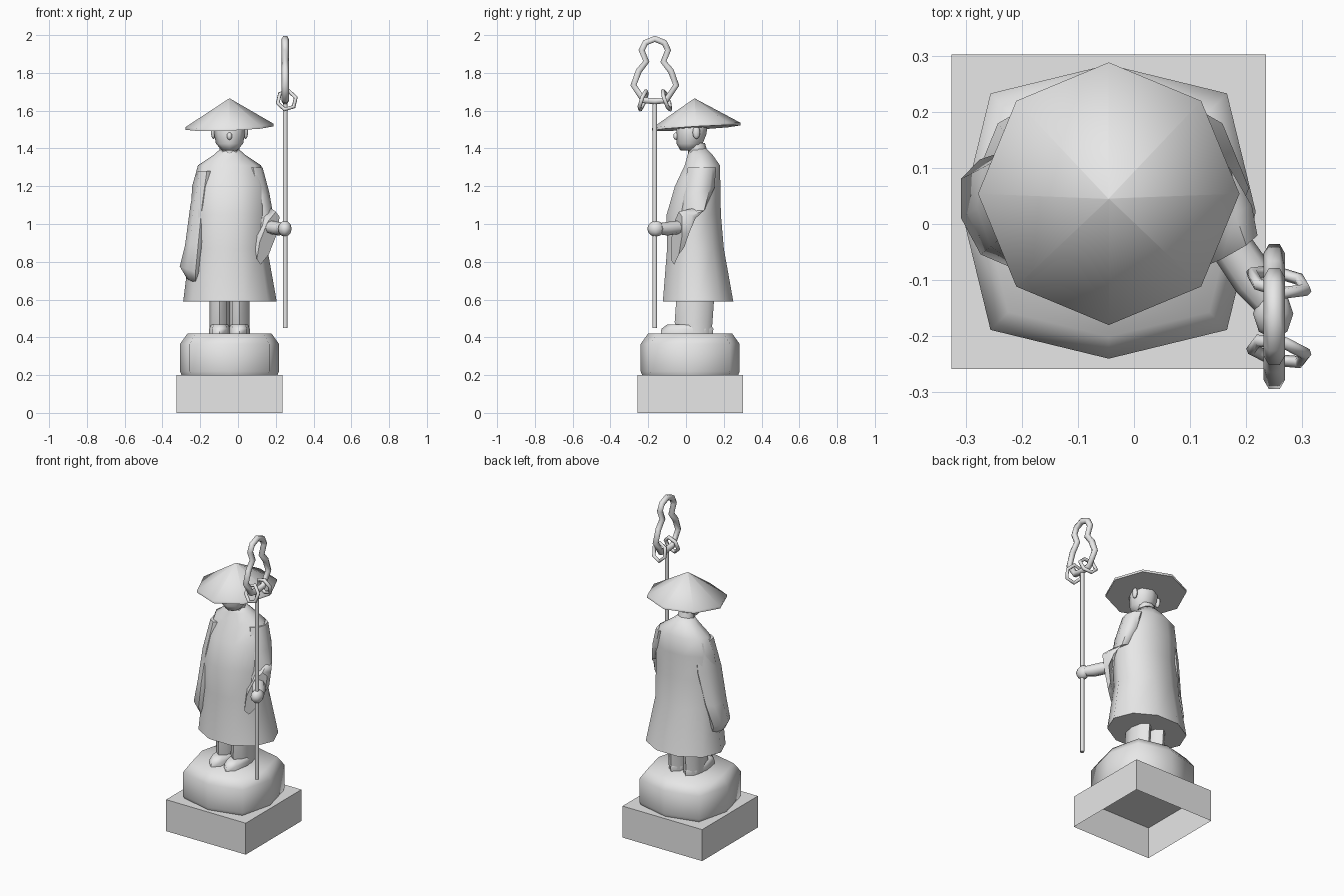
import bpy, bmesh, math
from mathutils import Vector

cube = bpy.data.objects.get("Cube")
if cube:
    bpy.data.objects.remove(cube, do_unlink=True)

stone = bpy.data.materials.new("grey stone")
stone.use_nodes = True
stone.diffuse_color = (0.8, 0.8, 0.8, 1)
stone.node_tree.nodes["Principled BSDF"].inputs["Base Color"].default_value = (0.8, 0.8, 0.8, 1)

CX = -0.045  # centre line of the figure


def finish(ob, angle=65):
    """Give the object its material and shading."""
    ob.data.materials.clear()
    ob.data.materials.append(stone)
    bpy.ops.object.select_all(action='DESELECT')
    ob.select_set(True)
    bpy.context.view_layer.objects.active = ob
    bpy.ops.object.shade_smooth_by_angle(angle=math.radians(angle))
    return ob


def from_bmesh(name, bm, angle=65):
    bmesh.ops.recalc_face_normals(bm, faces=bm.faces[:])
    me = bpy.data.meshes.new(name)
    bm.to_mesh(me)
    bm.free()
    ob = bpy.data.objects.new(name, me)
    bpy.context.collection.objects.link(ob)
    return finish(ob, angle)


def loft(name, rings, n=8, caps=(True, True), angle=65):
    """Skin rings given as (centre, half axis, half axis)."""
    bm = bmesh.new()
    loops = []
    for c, u, v in rings:
        c, u, v = Vector(c), Vector(u), Vector(v)
        turn = [2 * math.pi * i / n for i in range(n)]
        loops.append([bm.verts.new(c + u * math.cos(a) + v * math.sin(a)) for a in turn])
    for a, b in zip(loops, loops[1:]):
        for i in range(n):
            j = (i + 1) % n
            bm.faces.new((a[i], a[j], b[j], b[i]))
    for cap, loop in zip(caps, (loops[0], loops[-1])):
        if cap:
            bm.faces.new(loop)
    return from_bmesh(name, bm, angle)


def stack(name, rows, **kw):
    """Loft level rings from rows of z, x low, x high, y low, y high."""
    return loft(name, [(((a + b) / 2, (c + d) / 2, z), ((b - a) / 2, 0, 0), (0, (d - c) / 2, 0))
                       for z, a, b, c, d in rows], **kw)


def tube(name, points, radius, closed=False):
    cu = bpy.data.curves.new(name, 'CURVE')
    cu.dimensions = '3D'
    cu.bevel_depth = radius
    cu.bevel_resolution = 1
    cu.use_fill_caps = True
    sp = cu.splines.new('POLY')
    sp.points.add(len(points) - 1)
    for p, q in zip(sp.points, points):
        p.co = (*q, 1)
    sp.use_cyclic_u = closed
    ob = bpy.data.objects.new(name, cu)
    bpy.context.collection.objects.link(ob)
    bpy.ops.object.select_all(action='DESELECT')
    ob.select_set(True)
    bpy.context.view_layer.objects.active = ob
    bpy.ops.object.convert(target='MESH')
    return finish(bpy.context.object, 70)


def blob(name, centre, size):
    bm = bmesh.new()
    bmesh.ops.create_uvsphere(bm, u_segments=8, v_segments=6, radius=1)
    bmesh.ops.scale(bm, vec=size, verts=bm.verts)
    bmesh.ops.translate(bm, vec=centre, verts=bm.verts)
    return from_bmesh(name, bm)


# Square plinth, hollow and open underneath
bm = bmesh.new()
bmesh.ops.create_cube(bm, size=1)
bmesh.ops.scale(bm, vec=(0.56, 0.56, 0.2), verts=bm.verts)
bmesh.ops.translate(bm, vec=(CX, 0.022, 0.1), verts=bm.verts)
bm.faces.ensure_lookup_table()
bmesh.ops.delete(bm, geom=[f for f in bm.faces if f.normal.z < -0.5], context='FACES_ONLY')
from_bmesh("plinth", bm, 30)

# Rounded rock: eight sides, corners pushed out towards a square
bm = bmesh.new()
levels = [(0.2, 0.97), (0.22, 1), (0.365, 1), (0.42, 0.85)]
loops = []
for z, s in levels:
    loop = []
    for i in range(8):
        a = i * math.pi / 4
        r = s * (0.298 if i % 2 else 0.262)
        loop.append(bm.verts.new((CX + r * math.cos(a), 0.022 + r * math.sin(a), z)))
    loops.append(loop)
for a, b in zip(loops, loops[1:]):
    for i in range(8):
        j = (i + 1) % 8
        bm.faces.new((a[i], a[j], b[j], b[i]))
bm.faces.new(loops[-1])
from_bmesh("rock", bm, 60)

# Feet and lower legs, side by side
for side, name in ((-1, "right"), (1, "left")):
    x = CX + side * 0.052
    stack(name + "_foot", [(0.41, x - .056, x + .056, -.135, .14), (0.445, x - .056, x + .056, -.13, .145),
                           (0.468, x - .045, x + .045, -.10, .13)])
    stack(name + "_leg", [(0.42, x - .053, x + .053, -.04, .135), (0.48, x - .053, x + .053, -.06, .14),
                          (0.62, x - .053, x + .053, -.05, .15)])

# Robe, closed at the hem
stack("robe", [(0.59, -.29, .205, -.132, .26), (0.87, -.255, .155, -.108, .208),
               (1.05, -.25, .16, -.11, .192), (1.2, -.243, .153, -.065, .188),
               (1.31, -.212, .122, -.012, .185), (1.365, -.13, .04, .005, .145),
               (1.4, -.09, 0, .02, .11)], n=10)

# Right sleeve hanging at the side
loft("right_sleeve", [((-.165, .065, 1.28), (.05, 0, 0), (0, .08, 0)),
                      ((-.19, .05, 1.1), (.062, 0, 0), (0, .1, 0)),
                      ((-.22, .03, .9), (.06, 0, .01), (-.01, .1, 0)),
                      ((-.25, .02, .755), (.058, .01, -.02), (-.025, .095, .01)),
                      ((-.235, .02, .70), (.035, 0, -.01), (-.01, .07, .01))])

# Left sleeve bent forward with a deep drooping cuff
loft("left_sleeve", [((.08, .085, 1.3), (.05, 0, 0), (0, .075, 0)),
                     ((.11, .065, 1.17), (.055, 0, 0), (0, .085, .02)),
                     ((.13, .03, 1.03), (.06, .02, 0), (0, .075, .06)),
                     ((.15, -.01, .96), (.055, .03, 0), (.03, .03, .12)),
                     ((.16, -.05, .925), (.045, .03, .02), (.04, .012, .14))], angle=60)

# Forearm and hand
loft("left_forearm", [((.16, -.02, .985), (.03, .022, 0), (0, 0, .036)),
                      ((.215, -.10, .975), (.032, .022, 0), (0, 0, .036)),
                      ((.245, -.14, .975), (.026, .018, 0), (0, 0, .03))])
blob("left_hand", (.248, -.16, .975), (.036, .045, .042))

# Head, nose and ears
stack("neck", [(1.36, -.1, .01, .01, .12), (1.43, -.095, .005, .01, .1)])
stack("head", [(1.39, -.085, -.005, -.03, .06), (1.425, -.117, .027, -.05, .088),
               (1.475, -.126, .036, -.052, .108), (1.53, -.128, .038, -.05, .115),
               (1.57, -.09, 0, -.02, .08)])
blob("nose", (CX, -.053, 1.465), (.014, .014, .02))
for side, name in ((-1, "right_ear"), (1, "left_ear")):
    blob(name, (CX + side * .085, .055, 1.485), (.013, .02, .035))

# Eight-sided straw hat, tipped slightly
tilt = ((.233, 0, .009), (0, .234, .014))
apex = ((.001, 0, 0), (0, .001, 0))
loft("hat", [((CX, .054, 1.508), *tilt), ((CX, .054, 1.522), *tilt),
             ((CX, .045, 1.665), *apex)], angle=70)

# Staff with a double-lobed loop on top
SX, SY = .25, -.165
tube("staff", [(SX, SY, .45), (SX, SY, 1.66)], .013)
half = [(.06, 1.655), (.113, 1.735), (.085, 1.81), (.045, 1.86), (.07, 1.92), (.05, 1.96)]
outline = [(0, 1.65)] + half + [(0, 1.98)] + [(-y, z) for y, z in reversed(half)]
tube("staff_loop", [(SX, SY + y, z) for y, z in outline], .019, closed=True)

# Two loose six-sided rings on the loop
for side, name in ((-1, "front_ring"), (1, "back_ring")):
    points = []
    for i in range(6):
        a = i * math.pi / 3 + .3
        c, s = math.cos(a) * .05, math.sin(a) * .05
        points.append((SX + .008 + c, SY + side * (.062 - .35 * s) - .2 * c, 1.655 + s))
    tube(name, points, .011, closed=True)
